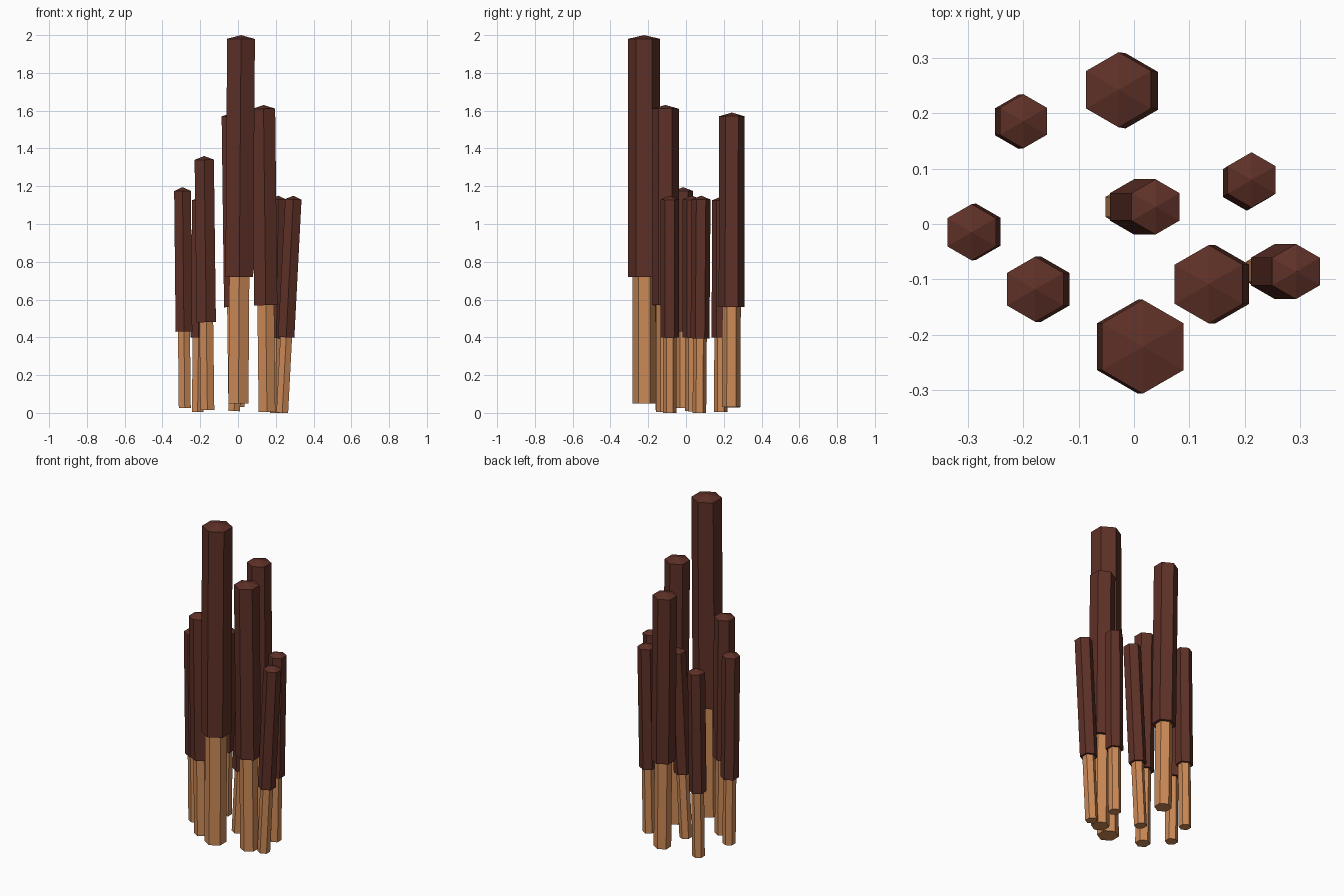
import bpy, bmesh, math
from mathutils import Vector

if "Cube" in bpy.data.objects:
    bpy.data.objects.remove(bpy.data.objects["Cube"])


def material(name, rgb):
    m = bpy.data.materials.new(name)
    m.diffuse_color = (*rgb, 1)
    m.use_nodes = True
    m.node_tree.nodes["Principled BSDF"].inputs["Base Color"].default_value = m.diffuse_color
    return m


DARK = material("dark brown", (0.112, 0.030, 0.020))
TAN = material("light tan", (0.610, 0.255, 0.095))


def hex_prism(name, start, end, radius, mat, cap=0.0):
    """Six-sided prism along start -> end, with an optional low pointed cap."""
    start, end = Vector(start), Vector(end)
    rot = Vector((0, 0, 1)).rotation_difference(end - start)
    length = (end - start).length
    bm = bmesh.new()

    def ring(z):
        # corners point to front and back
        return [bm.verts.new(start + rot @ Vector((
            radius * math.sin(i * math.pi / 3),
            -radius * math.cos(i * math.pi / 3), z))) for i in range(6)]

    low, high = ring(0), ring(length - cap)
    tip = bm.verts.new(end) if cap else None
    bm.faces.new(low[::-1])
    for i in range(6):
        j = (i + 1) % 6
        bm.faces.new((low[i], low[j], high[j], high[i]))
        if cap:
            bm.faces.new((high[i], high[j], tip))
    if not cap:
        bm.faces.new(high)
    bmesh.ops.recalc_face_normals(bm, faces=bm.faces)
    mesh = bpy.data.meshes.new(name)
    bm.to_mesh(mesh)
    bm.free()
    mesh.materials.append(mat)
    bpy.context.collection.objects.link(bpy.data.objects.new(name, mesh))


# Each stick: top x, y, z | joint x, y, z | foot z | outer radius
STICKS = [
    (0.016, -0.222, 2.00, 0.007, -0.222, 0.72, 0.05, 0.085),
    (-0.028, 0.243, 1.59, -0.015, 0.241, 0.56, 0.03, 0.068),
    (0.040, 0.031, 1.15, 0.000, 0.031, 0.40, 0.01, 0.050),
    (-0.294, -0.015, 1.195, -0.286, -0.014, 0.43, 0.025, 0.051),
    (0.135, -0.109, 1.63, 0.147, -0.109, 0.57, 0.005, 0.071),
    (0.213, 0.080, 1.15, 0.204, 0.074, 0.395, 0.0, 0.050),
    (-0.200, 0.186, 1.145, -0.209, 0.185, 0.40, 0.005, 0.049),
    (-0.179, -0.118, 1.36, -0.168, -0.118, 0.48, 0.015, 0.059),
    (0.294, -0.086, 1.15, 0.255, -0.086, 0.40, 0.0, 0.050),
]

for n, (tx, ty, tz, jx, jy, jz, fz, r) in enumerate(STICKS, 1):
    top, joint = Vector((tx, ty, tz)), Vector((jx, jy, jz))
    slope = (top - joint) / (tz - jz)
    # dark coated upper part and bare lower handle share one leaning axis
    hex_prism(f"coated_top_{n}", joint, top, r, DARK, cap=0.02)
    hex_prism(f"bare_handle_{n}", joint + slope * (fz - jz),
              joint + slope * 0.02, r * 0.72, TAN)
